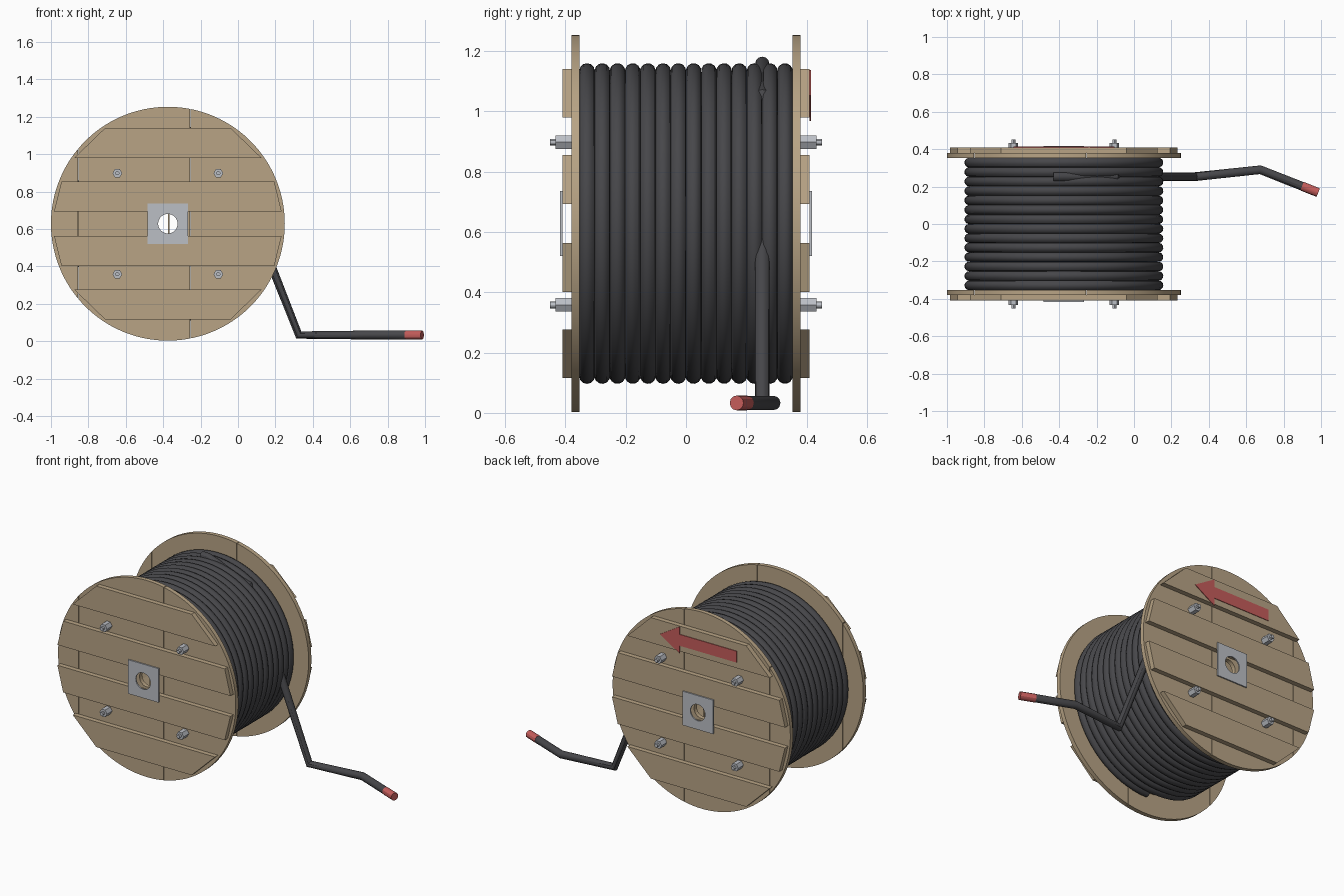
import bpy, bmesh, math
from mathutils import Vector

if "Cube" in bpy.data.objects:
    bpy.data.objects.remove(bpy.data.objects["Cube"])

CX, CZ, R = -0.375, 0.628, 0.625      # reel axis position and flange radius
HOLE = 0.052


def material(name, rgb):
    m = bpy.data.materials.new(name)
    m.diffuse_color = (*rgb, 1)
    m.use_nodes = True
    m.node_tree.nodes["Principled BSDF"].inputs["Base Color"].default_value = m.diffuse_color
    return m


WOOD = material("wood", (0.48, 0.37, 0.235))
RUBBER = material("dark_rubber", (0.062, 0.062, 0.068))
STEEL = material("steel", (0.50, 0.52, 0.56))
RED = material("red", (0.56, 0.11, 0.105))


def smooth(ob):
    bpy.ops.object.select_all(action='DESELECT')
    ob.select_set(True)
    bpy.context.view_layer.objects.active = ob
    bpy.ops.object.shade_smooth_by_angle(angle=math.radians(30))


def prism(name, pts, y0, y1, mat, rounded=False):
    """Extrude an x-z outline (relative to the reel axis) along y."""
    bm = bmesh.new()
    f = bm.faces.new([bm.verts.new((CX + x, y0, CZ + z)) for x, z in pts])
    ext = bmesh.ops.extrude_face_region(bm, geom=[f])
    verts = [v for v in ext["geom"] if isinstance(v, bmesh.types.BMVert)]
    bmesh.ops.translate(bm, verts=verts, vec=(0, y1 - y0, 0))
    bmesh.ops.recalc_face_normals(bm, faces=bm.faces)
    me = bpy.data.meshes.new(name)
    bm.to_mesh(me)
    bm.free()
    ob = bpy.data.objects.new(name, me)
    bpy.context.collection.objects.link(ob)
    me.materials.append(mat)
    if rounded:
        smooth(ob)
    return ob


def ngon(r, n, x=0, z=0):
    return [(x + r * math.cos(2 * math.pi * i / n), z + r * math.sin(2 * math.pi * i / n))
            for i in range(n)]


def rect(x0, x1, z0, z1):
    return [(x0, z0), (x1, z0), (x1, z1), (x0, z1)]


def disc_strip(x0, x1, n=32):
    """Part of the flange disc between two vertical cuts."""
    a0, a1 = math.acos(x0 / R), math.acos(x1 / R)
    arc = [a0 + (a1 - a0) * i / n for i in range(n + 1)]
    top = [(R * math.cos(a), R * math.sin(a)) for a in arc]
    low = [(x, -z) for x, z in reversed(top) if z > 1e-5]
    return top + low


def tube(name, paths, radius, mat):
    """Round cable along a polyline."""
    cu = bpy.data.curves.new(name, 'CURVE')
    cu.dimensions = '3D'
    cu.bevel_depth = radius
    cu.bevel_resolution = 4
    cu.use_fill_caps = True
    sp = cu.splines.new('POLY')
    sp.points.add(len(paths) - 1)
    for p, co in zip(sp.points, paths):
        p.co = (*co, 1)
    ob = bpy.data.objects.new(name, cu)
    bpy.context.collection.objects.link(ob)
    bpy.ops.object.select_all(action='DESELECT')
    ob.select_set(True)
    bpy.context.view_layer.objects.active = ob
    bpy.ops.object.convert(target='MESH')
    ob = bpy.context.view_layer.objects.active
    ob.data.materials.clear()
    ob.data.materials.append(mat)
    smooth(ob)
    return ob


# Axle hole cutter
cutter = prism("hole_cutter", ngon(HOLE, 32), -0.6, 0.6, STEEL)
cutter.hide_render = True
cutter.display_type = 'WIRE'


def drill(ob):
    mod = ob.modifiers.new("axle_hole", 'BOOLEAN')
    mod.operation = 'DIFFERENCE'
    mod.solver = 'EXACT'
    mod.object = cutter


for side, s in (("front", -1), ("back", 1)):
    # Flange made of vertical boards
    for i, (x0, x1) in enumerate(((-R, -0.4815), (-0.4785, 0.1185), (0.1215, R))):
        board = prism(f"{side}_flange_board_{i}", disc_strip(x0, x1), s * 0.353, s * 0.38, WOOD, True)
        if i == 1:
            drill(board)
    # Horizontal outer planks with trimmed ends
    for i, (z0, z1) in enumerate(((0.352, 0.512), (0.065, 0.227))):
        for m in (-1, 1):
            w0, w1 = (math.sqrt(0.612 ** 2 - z * z) for z in (z0, z1))
            pts = [(-w0, m * z0), (w0, m * z0), (w1, m * z1), (-w1, m * z1)]
            prism(f"{side}_plank_{i}_{'upper' if m > 0 else 'lower'}", pts, s * 0.38, s * 0.41, WOOD)
    # Axle plate
    drill(prism(f"{side}_axle_plate", rect(-0.108, 0.108, -0.108, 0.108), s * 0.41, s * 0.418, STEEL))
    # Hex nuts and bolt ends
    for bx in (-0.27, 0.27):
        for bz in (-0.27, 0.27):
            prism(f"{side}_nut", ngon(0.026, 6, bx, bz), s * 0.379, s * 0.433, STEEL)
            prism(f"{side}_bolt_end", ngon(0.011, 12, bx, bz), s * 0.433, s * 0.451, STEEL, True)

# Rolling direction arrow on the back upper plank
z = 0.425
prism("direction_arrow", [(-0.27, z - 0.036), (0.13, z - 0.036), (0.13, z - 0.085), (0.27, z),
                          (0.13, z + 0.085), (0.13, z + 0.036), (-0.27, z + 0.036)], 0.4095, 0.414, RED)

# Hollow drum and thin inner brace
drum = prism("drum", ngon(0.487, 48), -0.354, 0.354, WOOD)
inner = prism("drum_cutter", ngon(0.46, 48), -0.5, 0.5, WOOD)
inner.hide_render = True
inner.display_type = 'WIRE'
mod = drum.modifiers.new("hollow", 'BOOLEAN')
mod.object = inner
smooth(drum)
prism("inner_brace", rect(0.0, 0.008, -0.46, 0.46), -0.352, 0.352, WOOD)

# Wound cable: flat turns that step across near the bottom
TURNS, PITCH, SEG, RC = 14, 0.0505, 72, 0.506
coil = []
for i in range(TURNS * SEG + 1):
    turn, k = divmod(i, SEG)
    t = k / SEG
    u = min(max((t - 0.86) / 0.14, 0), 1)
    step = u * u * (3 - 2 * u)
    y = min(-PITCH * (TURNS - 1) / 2 + PITCH * (turn + step), PITCH * (TURNS - 1) / 2)
    a = -math.pi / 2 + 2 * math.pi * t
    coil.append((CX + RC * math.cos(a), y, CZ + RC * math.sin(a)))
tube("wound_cable", coil, 0.0258, RUBBER)

# Loose cable tail with a red end cap
bend, end = Vector((0.675, 0.29, 0.033)), Vector((0.985, 0.168, 0.033))
cap = bend.lerp(end, 0.72)
tube("cable_tail", [(-0.43, 0.253, 1.158), (-0.385, 0.253, 1.158), (-0.1, 0.253, 1.055), (0.105, 0.253, 0.59),
                    (0.325, 0.253, 0.033), bend, cap], 0.0235, RUBBER)
tube("cable_end_cap", [cap, end], 0.0245, RED)
